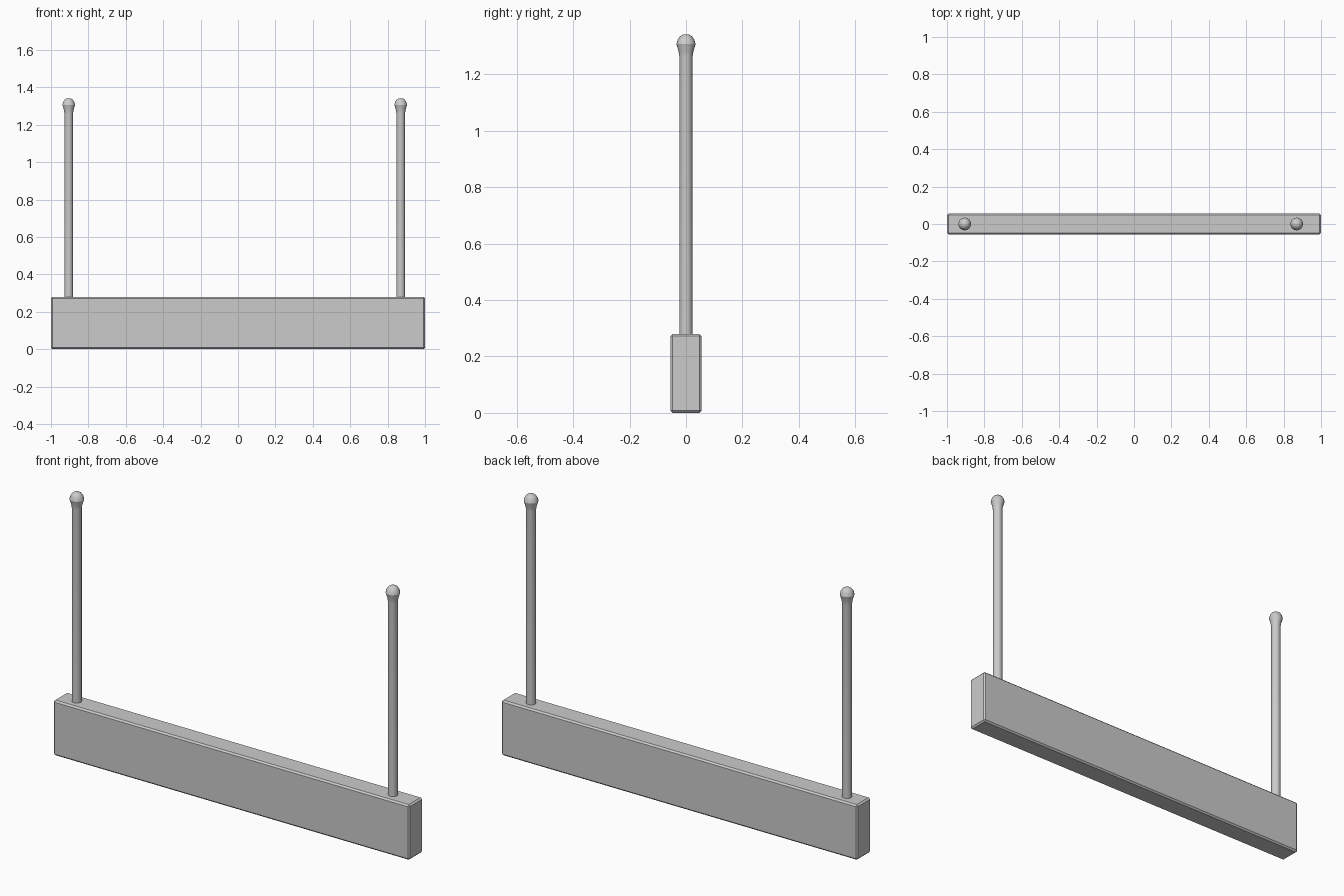
import bpy, bmesh, math
from mathutils import Matrix

if "Cube" in bpy.data.objects:
    bpy.data.objects.remove(bpy.data.objects["Cube"], do_unlink=True)

# Single plain grey material
grey = bpy.data.materials.new("plain grey")
grey.use_nodes = True
colour = (0.6, 0.6, 0.6, 1)
grey.diffuse_color = colour
grey.node_tree.nodes["Principled BSDF"].inputs["Base Color"].default_value = colour


def finish(name, bm):
    bmesh.ops.recalc_face_normals(bm, faces=bm.faces)
    mesh = bpy.data.meshes.new(name)
    bm.to_mesh(mesh)
    bm.free()
    mesh.materials.append(grey)
    obj = bpy.data.objects.new(name, mesh)
    bpy.context.collection.objects.link(obj)
    return obj


# Long beam with chamfered edges
bm = bmesh.new()
bmesh.ops.create_cube(bm, size=1, matrix=Matrix.Translation((0, 0, 0.14))
                      @ Matrix.Diagonal((2, 0.11, 0.28, 1)))
bmesh.ops.bevel(bm, geom=bm.edges[:], offset=0.008, segments=1, affect="EDGES")
finish("beam", bm)

# Rods: (radius, height) profile with flared neck and domed tip
PROFILE = [(0.023, 0.26), (0.023, 1.26), (0.026, 1.28), (0.034, 1.307),
           (0.03, 1.322), (0.022, 1.334), (0.011, 1.341), (0, 1.342)]


def rod(name, x):
    bm = bmesh.new()
    verts = [bm.verts.new((r, 0, z)) for r, z in PROFILE]
    edges = [bm.edges.new(pair) for pair in zip(verts, verts[1:])]
    bmesh.ops.spin(bm, geom=verts + edges, cent=(0, 0, 0), axis=(0, 0, 1),
                   angle=math.tau, steps=16)
    bmesh.ops.remove_doubles(bm, verts=bm.verts, dist=0.0001)
    bmesh.ops.holes_fill(bm, edges=[e for e in bm.edges if e.is_boundary], sides=0)
    obj = finish(name, bm)
    obj.location.x = x
    bpy.ops.object.select_all(action="DESELECT")
    obj.select_set(True)
    bpy.context.view_layer.objects.active = obj
    bpy.ops.object.shade_smooth_by_angle(angle=math.radians(30))


rod("right_rod", -0.905)
rod("left_rod", 0.87)
